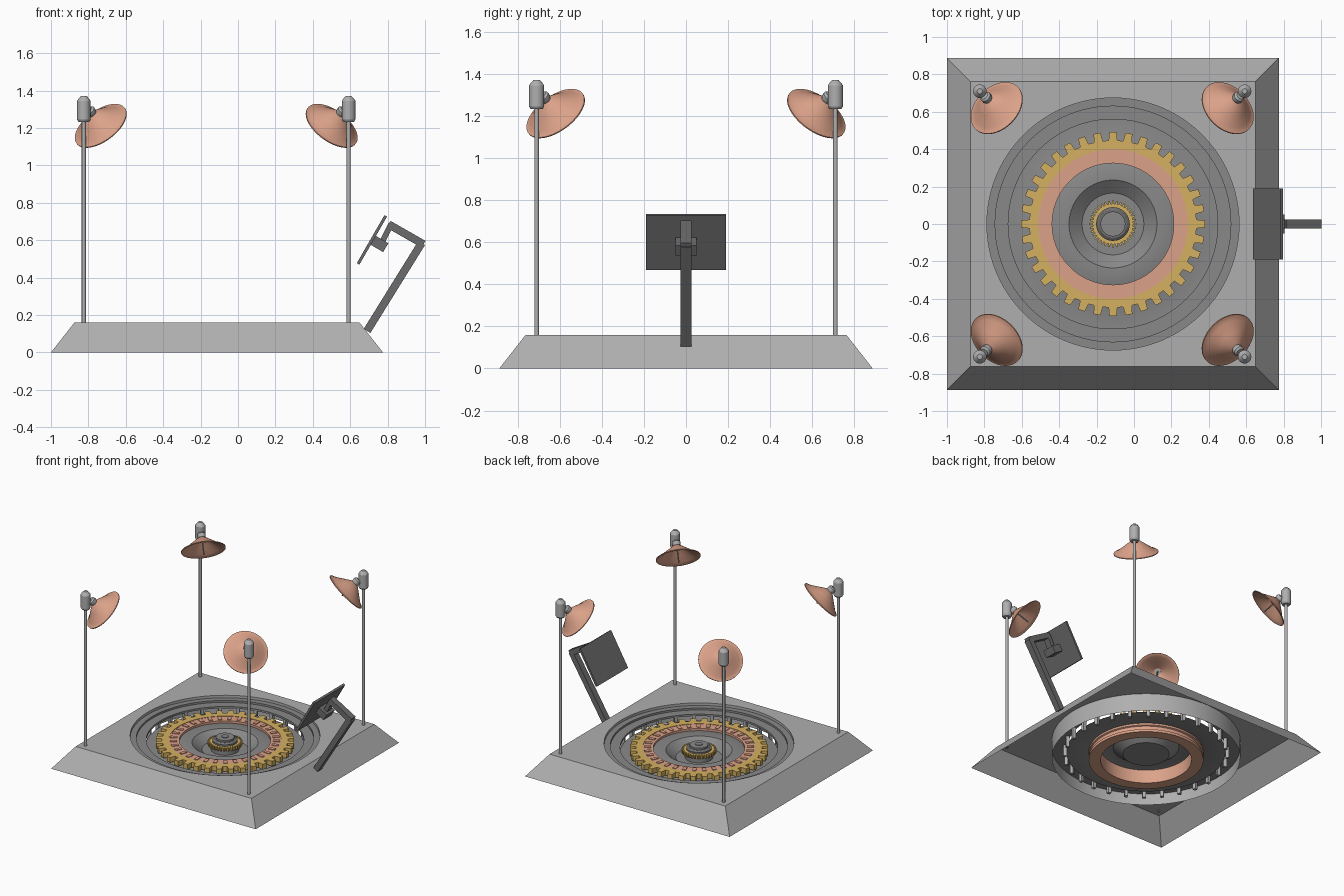
import bpy, bmesh, math
from mathutils import Vector, Matrix

if "Cube" in bpy.data.objects:
    bpy.data.objects.remove(bpy.data.objects["Cube"])

CX = -0.1125  # centre of the base and of the wheel


def mat(name, r, g, b):
    m = bpy.data.materials.new(name)
    m.diffuse_color = (r, g, b, 1)
    m.use_nodes = True
    m.node_tree.nodes["Principled BSDF"].inputs["Base Color"].default_value = m.diffuse_color
    return m


LIGHT = mat("light grey", .43, .43, .43)
MID = mat("mid grey", .25, .25, .25)
DARK = mat("dark grey", .15, .15, .15)
COPPER = mat("copper", .71, .36, .25)
GOLD = mat("gold", .66, .44, .12)


def finish(name, bm, material, matrix=None):
    bmesh.ops.remove_doubles(bm, verts=bm.verts, dist=1e-5)
    bmesh.ops.recalc_face_normals(bm, faces=bm.faces)
    me = bpy.data.meshes.new(name)
    bm.to_mesh(me)
    bm.free()
    me.materials.append(material)
    ob = bpy.data.objects.new(name, me)
    bpy.context.collection.objects.link(ob)
    if matrix is not None:
        ob.matrix_world = matrix
    return ob


def loft(name, loops, material, matrix=None):
    """Skin a list of equally long closed loops."""
    bm = bmesh.new()
    rows = [[bm.verts.new(p) for p in lp] for lp in loops]
    n = len(rows[0])
    for a, b in zip(rows, rows[1:]):
        for i in range(n):
            j = (i + 1) % n
            bm.faces.new((a[i], a[j], b[j], b[i]))
    return finish(name, bm, material, matrix)


def circle(r, z, n):
    return [(r * math.cos(math.tau * i / n), r * math.sin(math.tau * i / n), z) for i in range(n)]


def revolve(name, profile, material, matrix=None, n=64):
    return loft(name, [circle(r, z, n) for r, z in profile], material, matrix)


def gear(name, root, tip, inner, teeth, z0, z1, material):
    out, inn = [], []
    for t in range(teeth):
        for f, r in ((-.30, root), (-.22, tip), (.22, tip), (.30, root)):
            a = math.tau * (t + f) / teeth
            out.append((r * math.cos(a), r * math.sin(a)))
            inn.append((inner * math.cos(a), inner * math.sin(a)))
    at = lambda lp, z: [(x, y, z) for x, y in lp]
    return loft(name, [at(inn, z0), at(out, z0), at(out, z1), at(inn, z1), at(inn, z0)],
                material, CENTRE)


def studs(name, count, r, size, z, material):
    """Ring of small boxes, size = radial, tangential, vertical."""
    bm = bmesh.new()
    for i in range(count):
        m = (Matrix.Rotation(math.tau * i / count, 4, 'Z') @ Matrix.Translation((r, 0, z))
             @ Matrix.Diagonal((*size, 1)))
        bmesh.ops.create_cube(bm, size=1, matrix=m)
    return finish(name, bm, material, CENTRE)


def bar(name, a, b, thick, width, material):
    """Box between two (x, z) points, centred on y = 0."""
    a, b = Vector((a[0], 0, a[1])), Vector((b[0], 0, b[1]))
    d = b - a
    bm = bmesh.new()
    rot = Matrix.Rotation(math.atan2(d.x, d.z), 4, 'Y')
    m = Matrix.Translation((a + b) / 2) @ rot @ Matrix.Diagonal((thick, width, d.length, 1))
    bmesh.ops.create_cube(bm, size=1, matrix=m)
    return finish(name, bm, material)


CENTRE = Matrix.Translation((CX, 0, 0))


# base: sloped shell, open below, with a round well
def square(h, z, n=96):
    pts = []
    for i in range(n):
        c, s = math.cos(math.tau * i / n), math.sin(math.tau * i / n)
        k = h / max(abs(c), abs(s))
        pts.append((c * k, s * k, z))
    return pts


loft("base", [square(.8875, 0), square(.762, .16), circle(.674, .16, 96),
              circle(.674, .02, 96)], LIGHT, CENTRE)

# stepped ledge inside the well and the pins under it
revolve("well_ledge", [(.674, .14), (.63, .14), (.63, .125), (.56, .125), (.56, .11), (.674, .11)],
        MID, CENTRE, 96)
studs("well_pins", 28, .58, (.025, .025, .09), .07, LIGHT)

# floor with central bowl
revolve("well_floor", [(0, .05), (.165, .05), (.235, .105), (.33, .105), (.40, .07), (.568, .07)],
        MID, CENTRE, 96)

# big wheel
gear("outer_gear", .447, .492, .40, 36, .085, .125, GOLD)
revolve("slotted_ring", [(.325, 0), (.41, 0), (.41, .02), (.40, .025), (.40, .05), (.41, .055),
                         (.41, .122), (.325, .122), (.325, 0)], COPPER, CENTRE, 96)
studs("ring_slots", 33, .367, (.05, .026, .008), .123, COPPER)

# small central gear and hub
gear("inner_gear", .108, .125, .08, 36, .09, .115, GOLD)
revolve("hub", [(.10, .05), (.10, .09), (.09, .09), (.09, .125), (.078, .135), (.066, .135),
                (.066, .15), (.025, .15), (.025, .155), (0, .155)], MID, CENTRE, 48)
revolve("hub_collar", [(.09, .116), (.09, .127), (.075, .1365), (.066, .1365)], DARK, CENTRE, 48)

# four corner posts, each with cap, joint, dish and feed rod
for sx in (-1, 1):
    for sy in (-1, 1):
        tag = ("right" if sx > 0 else "left") + ("_back" if sy > 0 else "_front")
        px, py = CX - .004 + sx * .708, sy * .71
        post = Matrix.Translation((px, py, 0))
        revolve("post_" + tag, [(.011, .155), (.011, 1.25)], LIGHT, post, 16)
        revolve("post_cap_" + tag, [(0, 1.232), (.028, 1.232), (.036, 1.245), (.036, 1.345),
                                    (.028, 1.357), (.014, 1.372), (0, 1.372)], LIGHT, post, 24)
        axis = Vector((-sx * .51, -sy * .51, -.69)).normalized()
        tilt = axis.to_track_quat('Z', 'Y').to_matrix().to_4x4()
        apex = Vector((px - sx * .042, py - sy * .042, 1.277))
        place = Matrix.Translation(apex) @ tilt
        revolve("dish_" + tag, [(0, 0), (.028, .004), (.08, .042), (.13, .078), (.156, .092), (.16, .092),
                                (.16, .098), (.154, .098), (.128, .084), (.078, .048), (.026, .01),
                                (0, .008)], COPPER, place, 48)
        revolve("dish_joint_" + tag, [(0, -.035), (.02, -.035), (.03, -.025), (.03, -.008),
                                      (.022, .01), (0, .01)], LIGHT, place, 24)
        revolve("feed_rod_" + tag, [(.005, 0), (.005, .13), (0, .135)], MID, place, 10)
        joint = Matrix.Translation((px, py, 1.285)) @ Vector((-sx, -sy, 0)).to_track_quat('Z', 'Y').to_matrix().to_4x4()
        revolve("joint_neck_" + tag, [(.018, 0), (.018, .06), (0, .06)], LIGHT, joint, 16)

# control screen on a bent arm
bar("arm_lower", (.69, .115), (.982, .585), .042, .05, DARK)
bar("arm_upper", (.992, .578), (.805, .685), .042, .05, DARK)
bar("arm_wrist", (.818, .685), (.775, .60), .03, .05, DARK)
bar("screen_mount", (.79, .56), (.715, .604), .055, .10, DARK)
bar("screen", (.642, .473), (.79, .73), .016, .38, DARK)

# smooth the round parts, keep hard edges
bpy.ops.object.select_all(action='SELECT')
bpy.context.view_layer.objects.active = bpy.context.selected_objects[0]
bpy.ops.object.shade_smooth_by_angle(angle=math.radians(30))
